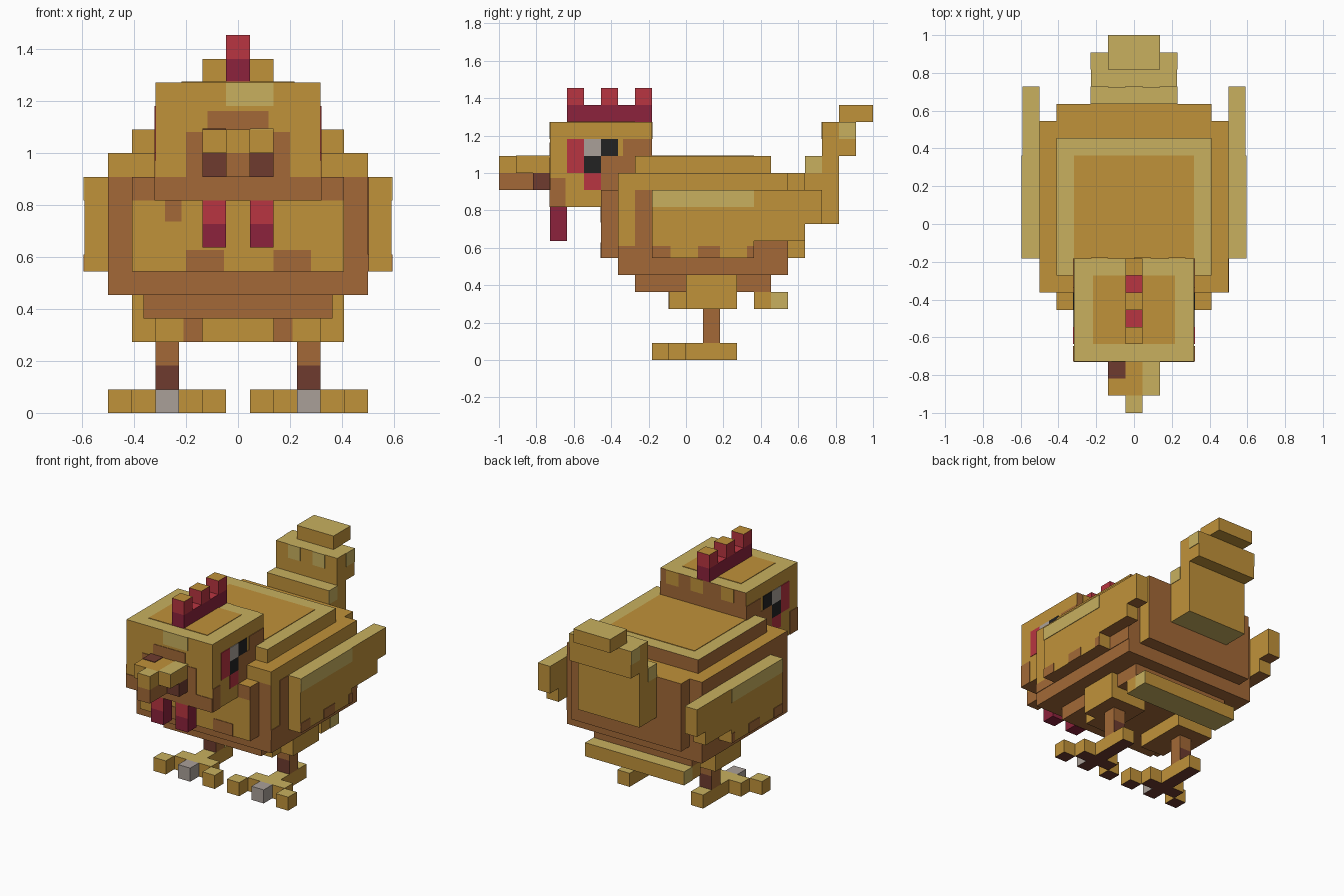
import bpy, bmesh

cube = bpy.data.objects.get("Cube")
if cube:
    bpy.data.objects.remove(cube, do_unlink=True)

V = 1 / 11  # size of one block


def linear(c):
    c /= 255
    return c / 12.92 if c <= 0.04045 else ((c + 0.055) / 1.055) ** 2.4


COLOURS = {
    "ochre": (192, 146, 58), "straw": (200, 176, 95), "brown": (163, 105, 55),
    "dark_brown": (110, 59, 47), "red": (185, 53, 65), "crimson": (140, 34, 60),
    "grey": (170, 160, 153), "black": (34, 34, 34),
}
MATS = {}
for key, rgb in COLOURS.items():
    m = bpy.data.materials.new(key)
    col = (*[linear(c) for c in rgb], 1)
    m.use_nodes = True
    m.diffuse_color = col
    bsdf = m.node_tree.nodes["Principled BSDF"]
    bsdf.inputs["Base Color"].default_value = col
    bsdf.inputs["Roughness"].default_value = 0.9
    MATS[key] = m


def side_of(n):
    """Name of the side a face normal points to."""
    if abs(n.x) > 0.5:
        return "left" if n.x > 0 else "right"
    if abs(n.y) > 0.5:
        return "back" if n.y > 0 else "front"
    return "top" if n.z > 0 else "bottom"


def box(name, x, y, z, colour="ochre", **sides):
    """Block spanning the given ranges, in block units; sides override the colour."""
    used = list(dict.fromkeys([colour, *sides.values()]))
    me = bpy.data.meshes.new(name)
    for key in used:
        me.materials.append(MATS[key])
    bm = bmesh.new()
    bmesh.ops.create_cube(bm, size=1)
    for v in bm.verts:
        v.co = [(r[0] + r[1]) / 2 * V + c * (r[1] - r[0]) * V for c, r in zip(v.co, (x, y, z))]
    bm.normal_update()
    for f in bm.faces:
        f.material_index = used.index(sides.get(side_of(f.normal), colour))
    bm.to_mesh(me)
    bm.free()
    ob = bpy.data.objects.new(name, me)
    bpy.context.collection.objects.link(ob)
    return ob


def pair(name, x, y, z, colour="ochre", **sides):
    """Block on the left and its mirror on the right."""
    box("left_" + name, x, y, z, colour, **sides)
    swap = {"left": "right", "right": "left"}
    box("right_" + name, (-x[1], -x[0]), y, z, colour, **{swap.get(k, k): c for k, c in sides.items()})


T = 0.04  # thickness of painted plates, in blocks


def front_patch(name, x, z, y, colour):
    box(name, x, (y - T, y + T), z, colour)


def side_patch(name, y, z, x, colour):
    pair(name, (x - T, x + T), y, z, colour)


def top_patch(name, x, y, z, colour):
    box(name, x, y, (z - T, z + T), colour)


# Body
box("body", (-5.5, 5.5), (-4, 6), (6, 10), "ochre", front="brown", back="brown", right="brown")
box("shoulders", (-5.5, 5.5), (-4, 6), (10, 11), "ochre", back="brown", right="brown")
box("belly", (-5.5, 5.5), (-4, 6), (5, 6), "brown")
box("underbelly", (-4, 4), (-3, 5), (4, 5), "brown")
box("back_plate", (-4.5, 4.5), (-3, 5), (11, 12), "ochre", top="straw", right="brown", back="brown")
top_patch("back_plate_centre", (-3.5, 3.5), (-2, 4), 12, "ochre")
box("rump", (-4.5, 4.5), (6, 7), (6, 11), "brown", top="ochre", left="ochre")
box("left_body_stripe", (5.5 - T, 5.5 + T), (-3, -2), (6, 10), "brown")
box("left_body_hem", (5.5 - T, 5.5 + T), (-4, -3), (6, 6.7), "brown")
box("left_rear_hem", (5.5 - T, 5.5 + T), (4, 6), (6, 7), "brown")

# Chest
box("chest", (-4.5, 4.5), (-5, -4), (6, 9), "brown", front="ochre")
box("chest_band", (-4.5, 4.5), (-5, -4), (9, 10), "brown", top="ochre")
for i, (x, z) in enumerate([((-2.2, -0.6), (6, 6.9)), ((1.5, 3.1), (6, 6.9)), ((-3.1, -2.4), (8.1, 9))]):
    front_patch(f"chest_spot_{i}", x, z, -5, "brown")

# Head
box("head", (-3.5, 3.5), (-8, -2), (9, 14), "ochre", top="straw", back="brown", bottom="brown")
top_patch("crown_centre", (-2.4, 2.4), (-7, -3), 14, "ochre")
front_patch("face_lower_band", (-3.5, 3.5), (9, 10), -8, "brown")
front_patch("face_centre", (-2.2, 2.2), (10, 11.9), -8, "brown")
front_patch("brow", (-1.3, 1.3), (11.9, 12.8), -8, "brown")
front_patch("forehead_spot", (-0.5, 1.5), (13, 14), -8, "straw")
side_patch("cheek_front", (-8, -7.1), (9, 10.7), 3.5, "brown")
side_patch("cheek_rear", (-4, -2), (9, 12), 3.5, "brown")
side_patch("cheek_top", (-3.7, -2), (12, 13), 3.5, "brown")
side_patch("cheek_low", (-5, -4), (10, 12), 3.5, "brown")
side_patch("face_skin", (-7, -6), (11, 13), 3.5, "red")
side_patch("ear_skin", (-6, -5), (10, 11), 3.5, "red")
side_patch("eye_white", (-6, -5), (12, 13), 3.5, "grey")
side_patch("eye_upper", (-5, -4), (12, 13), 3.5, "black")
side_patch("eye_lower", (-6, -5), (11, 12), 3.5, "black")
for i, x in enumerate([-2.5, 0, 2]):
    box(f"nape_spot_{i}", (x, x + 1), (-2 - T, -2 + T), (13, 14), "ochre")

# Comb
box("comb", (-0.5, 0.5), (-7, -2), (14, 15), "crimson", top="red")
for i, y in enumerate((-7, -5, -3)):
    box(f"comb_tooth_{i}", (-0.5, 0.5), (y, y + 1), (15, 16), "red", top="ochre")

# Beak and wattles
box("beak_upper", (-1.5, 1.5), (-10, -8), (11, 12), "ochre")
top_patch("beak_light_side", (0.5, 1.5), (-10, -8), 12, "straw")
top_patch("beak_dark_spot", (-1.5, -0.5), (-9, -8), 12, "dark_brown")
box("beak_lower", (-0.5, 0.5), (-10, -8), (10, 11), "brown")
pair("beak_corner", (0.5, 1.5), (-9, -8), (10, 11), "dark_brown")
box("beak_tip", (-0.5, 0.5), (-11, -10), (11, 12), "ochre", top="straw")
box("beak_hook", (-0.5, 0.5), (-11, -10), (10, 11), "brown")
pair("wattle_upper", (0.5, 1.5), (-8, -7), (8, 9), "crimson", front="red")
pair("wattle_lower", (0.5, 1.5), (-8, -7), (7, 8), "crimson")

# Wings, stepped up toward the tail
pair("wing_front", (5.5, 6.5), (-2, 4), (6, 10), "ochre", top="straw", bottom="brown")
pair("wing_middle", (5.5, 6.5), (4, 7), (7, 10), "ochre", top="straw", bottom="brown")
pair("wing_tip", (5.5, 6.5), (7, 8), (8, 10), "ochre", top="straw", bottom="brown")
side_patch("wing_highlight", (-2, 4), (9, 10), 6.5, "straw")
for i, y in enumerate([(-2, -0.9), (0.7, 2), (3.6, 4)]):
    side_patch(f"wing_spot_{i}", y, (6, 6.7), 6.5, "brown")

# Tail
box("tail_base", (-2.5, 2.5), (7, 9), (8, 12), "ochre", top="straw", bottom="straw")
box("tail_upper", (-2.5, 2.5), (8, 10), (12, 14), "ochre", top="straw")
box("tail_tip", (-1.5, 1.5), (9, 11), (14, 15), "ochre", top="straw")
side_patch("tail_spot_high", (9, 10), (13, 14), 2.5, "straw")
side_patch("tail_spot_low", (7, 8), (11, 12), 2.5, "straw")
for i, x in enumerate((-1.5, 0.5)):
    front_patch(f"tail_front_spot_{i}", (x, x + 1), (13, 14), 8, "straw")

# Fluff under the tail, thighs
box("tail_fluff", (-4, 4), (4, 6), (3, 4), "ochre", top="straw", bottom="straw")
side_patch("tail_fluff_light", (5, 6), (3, 4), 4, "straw")
pair("thigh", (1.5, 4.5), (0, 3), (3, 5), "ochre", bottom="brown")
pair("thigh_front", (1.5, 3.5), (-1, 0), (3, 4), "ochre", bottom="brown")
pair("thigh_spot", (1.5, 2.3), (-1 - T, -1 + T), (3, 4), "brown")

# Legs and feet
pair("shin_upper", (2.5, 3.5), (1, 2), (2, 3), "brown")
pair("shin_lower", (2.5, 3.5), (1, 2), (1, 2), "brown", front="dark_brown", back="dark_brown")
foot = dict(top="straw", bottom="dark_brown")
pair("foot", (2.5, 3.5), (-1, 3), (0, 1), "ochre", **foot)
pair("claw", (2.5, 3.5), (-2, -1), (0, 1), "grey", bottom="dark_brown")
for side, a in (("inner", 1.5), ("outer", 3.5)):
    pair(side + "_toe", (a, a + 1), (-1, 0), (0, 1), "ochre", **foot)
for side, a in (("inner", 0.5), ("outer", 4.5)):
    pair(side + "_toe_end", (a, a + 1), (-2, -1), (0, 1), "ochre", **foot)
